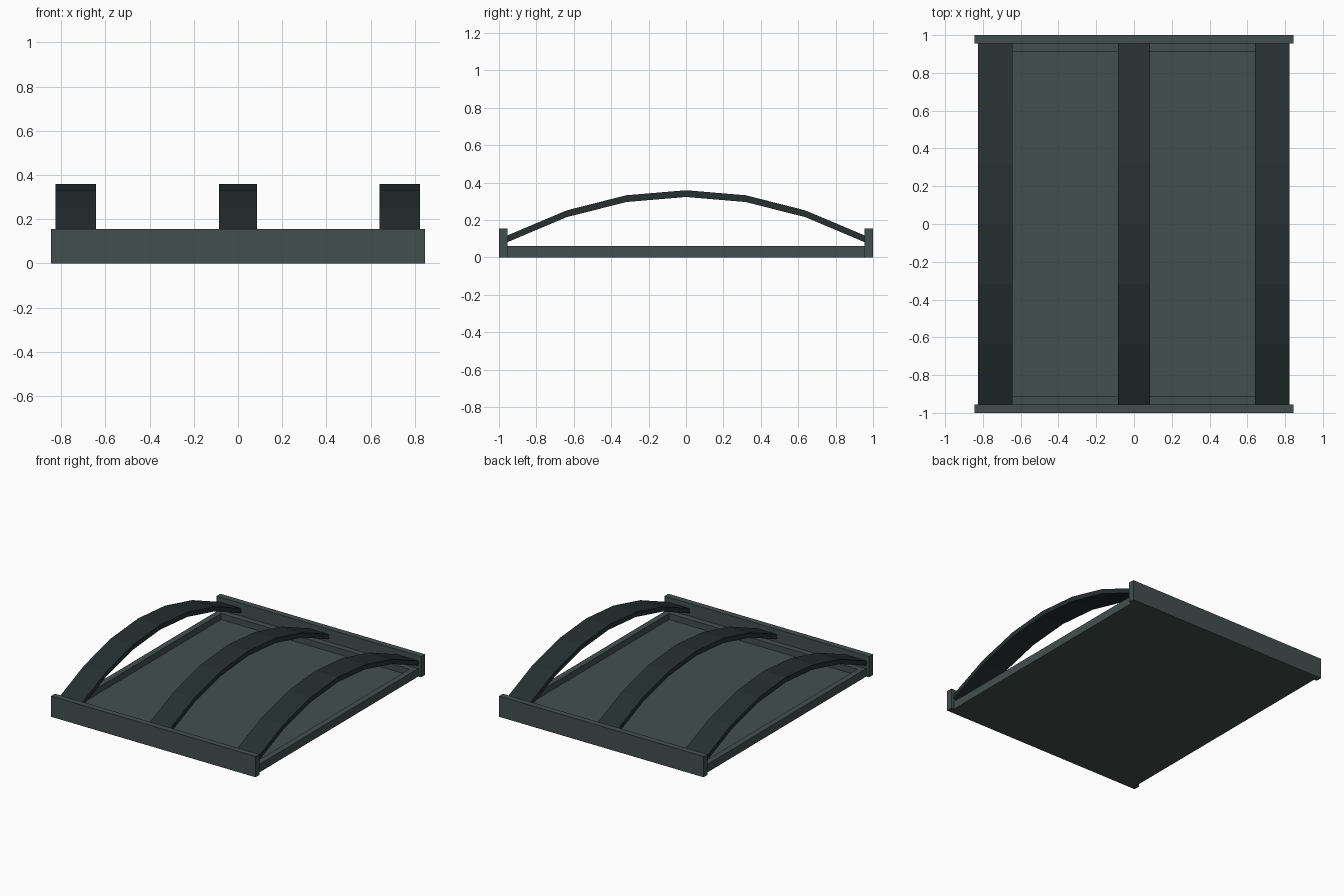
import bpy, bmesh

if "Cube" in bpy.data.objects:
    bpy.data.objects.remove(bpy.data.objects["Cube"])


def material(name, rgb):
    m = bpy.data.materials.new(name)
    m.diffuse_color = (*rgb, 1)
    m.use_nodes = True
    m.node_tree.nodes["Principled BSDF"].inputs["Base Color"].default_value = m.diffuse_color
    return m


FRAME = material("slate grey green", (0.054, 0.078, 0.076))
STRAP = material("dark green black", (0.019, 0.029, 0.030))


def finish(bm, name, mat):
    bmesh.ops.recalc_face_normals(bm, faces=bm.faces)
    me = bpy.data.meshes.new(name)
    bm.to_mesh(me)
    bm.free()
    me.materials.append(mat)
    ob = bpy.data.objects.new(name, me)
    bpy.context.collection.objects.link(ob)
    return ob


def box_mesh(x0, x1, y0, y1, z0, z1):
    bm = bmesh.new()
    bmesh.ops.create_cube(bm, size=1)
    for v in bm.verts:
        v.co.x = x1 if v.co.x > 0 else x0
        v.co.y = y1 if v.co.y > 0 else y0
        v.co.z = z1 if v.co.z > 0 else z0
    return bm


# Shallow tray: box with its top face inset and sunk to leave a rim
FLOOR_Z = 0.015
bm = box_mesh(-0.822, 0.822, -0.955, 0.955, 0, 0.06)
bm.normal_update()
top = max(bm.faces, key=lambda f: f.normal.z)
bmesh.ops.inset_region(bm, faces=[top], thickness=0.063)
sunk = bmesh.ops.extrude_discrete_faces(bm, faces=[top])["faces"][0]
for v in sunk.verts:
    v.co.z = FLOOR_Z
finish(bm, "tray", FRAME)

# Tall end boards, front and back
for side, label in ((-1, "front"), (1, "back")):
    ys = sorted((side * 0.955, side * 1.0))
    finish(box_mesh(-0.845, 0.845, *ys, 0, 0.155), label + "_end_board", FRAME)


# Arched straps: parabolic ribbon of six flat segments
def strap(name, x, width):
    bm = bmesh.new()
    rings = []
    for i in range(-3, 4):
        t = i / 3
        y, z = 0.958 * t, 0.341 - 0.243 * t * t
        rings.append([bm.verts.new((x + sx * width / 2, y, z + dz))
                      for sx, dz in ((-1, -0.018), (1, -0.018), (1, 0.018), (-1, 0.018))])
    for a, b in zip(rings, rings[1:]):
        for k in range(4):
            n = (k + 1) % 4
            bm.faces.new((a[k], a[n], b[n], b[k]))
    bm.faces.new(rings[0])
    bm.faces.new(rings[-1])
    finish(bm, name, STRAP)


strap("left_strap", -0.734, 0.182)
strap("middle_strap", 0, 0.17)
strap("right_strap", 0.732, 0.184)
